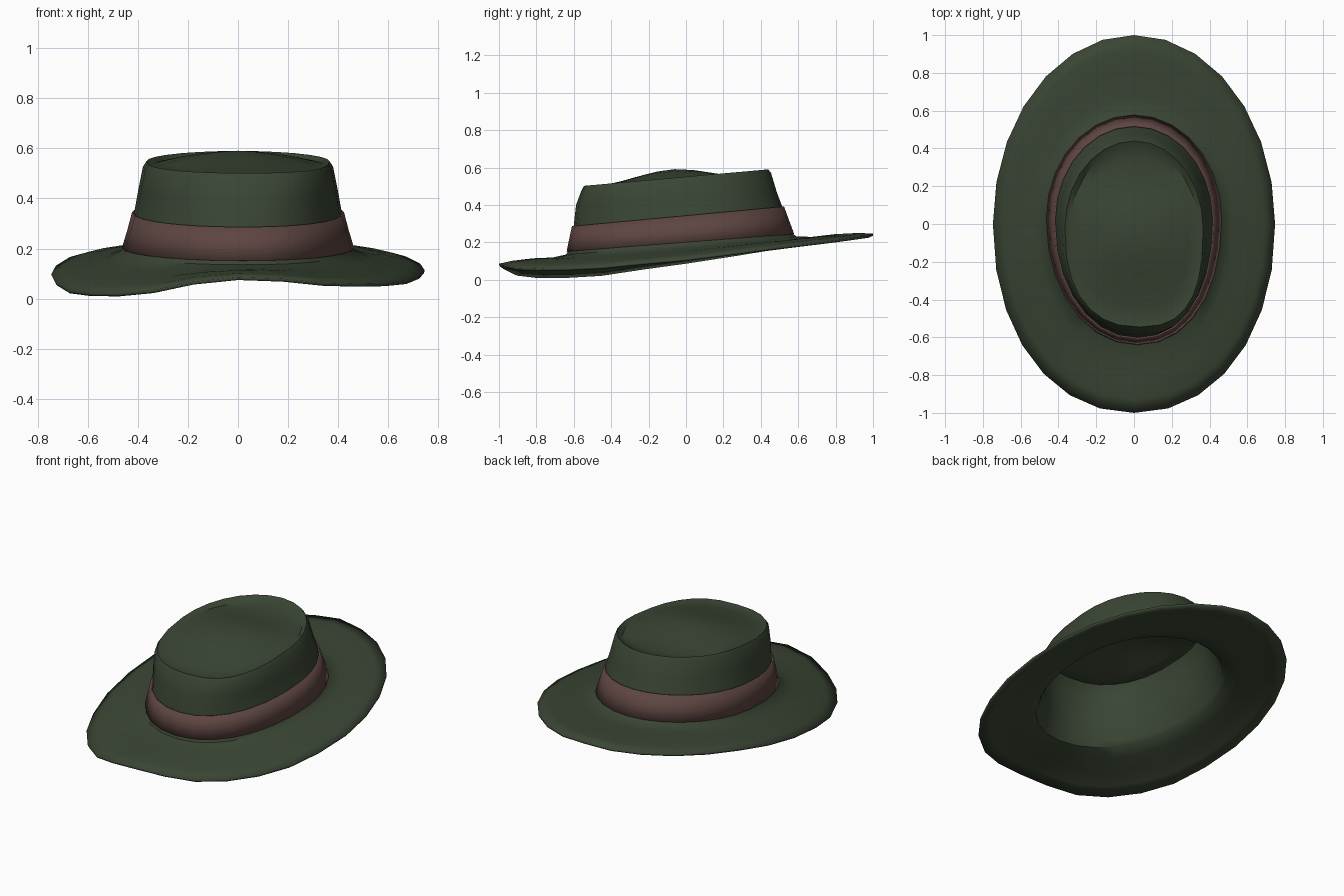
import bpy, math

if "Cube" in bpy.data.objects:
    bpy.data.objects.remove(bpy.data.objects["Cube"])

N = 28  # sides around the hat


def material(name, rgb):
    m = bpy.data.materials.new(name)
    m.diffuse_color = (*rgb, 1)
    m.use_nodes = True
    m.node_tree.nodes["Principled BSDF"].inputs["Base Color"].default_value = m.diffuse_color
    return m


green = material("dark green felt", (0.042, 0.060, 0.034))
brown = material("brown ribbon", (0.112, 0.060, 0.052))


def ring(half_x, front, back, z_front, z_back, square=2.0, cy=0.0, shift=0.0):
    """Egg-shaped ring tilted from front to back; the front may be squarer."""
    pts = []
    for i in range(N):
        t = 2 * math.pi * i / N
        c, s = math.cos(t), math.sin(t)
        e = 2 / square if s < 0 else 1
        x = half_x * math.copysign(abs(c) ** e, c)
        y = cy + (back - cy if s > 0 else cy - front) * math.copysign(abs(s) ** e, s)
        if s < 0:
            x += shift * s * s
        f = (y - front) / (back - front)
        pts.append((x, y, z_front + (z_back - z_front) * f))
    return pts


def mix(a, b, t):
    return [tuple(p + (q - p) * t for p, q in zip(u, v)) for u, v in zip(a, b)]


def loft(name, rings, mat, thickness, offset, centre=None, angle=40):
    verts = [p for r in rings for p in r]
    faces = []
    for k in range(len(rings) - 1):
        for i in range(N):
            j = (i + 1) % N
            faces.append((k * N + i, k * N + j, (k + 1) * N + j, (k + 1) * N + i))
    if centre:
        verts.append(centre)
        base = (len(rings) - 1) * N
        faces += [(base + i, base + (i + 1) % N, len(verts) - 1) for i in range(N)]
    me = bpy.data.meshes.new(name)
    me.from_pydata(verts, [], faces)
    me.materials.append(mat)
    ob = bpy.data.objects.new(name, me)
    bpy.context.collection.objects.link(ob)
    mod = ob.modifiers.new("thickness", "SOLIDIFY")
    mod.thickness, mod.offset = thickness, offset
    me.polygons.foreach_set("use_smooth", [True] * len(faces))
    me.set_sharp_from_angle(angle=math.radians(angle))
    return ob


# Height of the wavy brim edge by compass angle (0 = right, 90 = back)
WAVE = [(0, .10), (30, .165), (60, .21), (90, .235), (120, .21), (150, .165),
        (180, .085), (205, .02), (225, .003), (242, .015), (262, .068),
        (275, .077), (300, .045), (330, .05), (360, .10)]


def wave(deg):
    for (a, za), (b, zb) in zip(WAVE, WAVE[1:]):
        if a <= deg <= b:
            return za + (zb - za) * (deg - a) / (b - a)


# Brim: wavy outer edge rising to the foot of the crown
edge = [(x, y, wave(360 * i / N) + 0.012) for i, (x, y, z) in
        enumerate(ring(.747, -1, 1, 0, 0, 2.12))]
foot = ring(.47, -.64, .59, .135, .232, 2.1, .03, .02)
brim = [edge]
for t, lift in ((.2, .006), (.5, .004), (.8, -.006)):
    brim.append([(x, y, z + lift) for x, y, z in mix(edge, foot, t)])
brim.append(foot)

# Crown wall: tapers up to a squarish-fronted rim
wall = [
    ring(.457, -.628, .565, .16, .25, 2.1, .03, .02),
    ring(.415, -.60, .515, .29, .39, 2.15, .02, .02),
    ring(.398, -.588, .485, .40, .47, 2.3, 0, .03),
    ring(.380, -.558, .455, .48, .57, 2.5, -.02, .03),
]
rim = ring(.366, -.545, .44, .502, .590, 2.5, -.02, .03)

# Crown top: shallow groove inside the rim, then a raised pad towards the front
MID = (0, -.06, .546)


def pad(s):
    out = []
    for x, y, z in mix([MID] * N, rim, s):
        bump = .055 * (1 - (s / .93) ** 2) * math.exp(-((y + .1) / .3) ** 2)
        dip = -.016 * math.exp(-((y - .27) / .13) ** 2)
        out.append((x, y, z - .010 + bump + dip))
    return out


top = [pad(s) for s in (.93, .8, .6, .4, .2)]
loft("hat_felt", brim + wall + [rim] + top, green, .012, -1,
     (MID[0], MID[1], MID[2] + .045))

# Ribbon band hugging the lower crown
band = [
    ring(.464, -.638, .578, .152, .246, 2.1, .03, .02),
    ring(.443, -.624, .552, .22, .315, 2.12, .025, .02),
    ring(.424, -.610, .524, .286, .392, 2.15, .02, .02),
]
loft("ribbon_band", band, brown, .010, -1)
